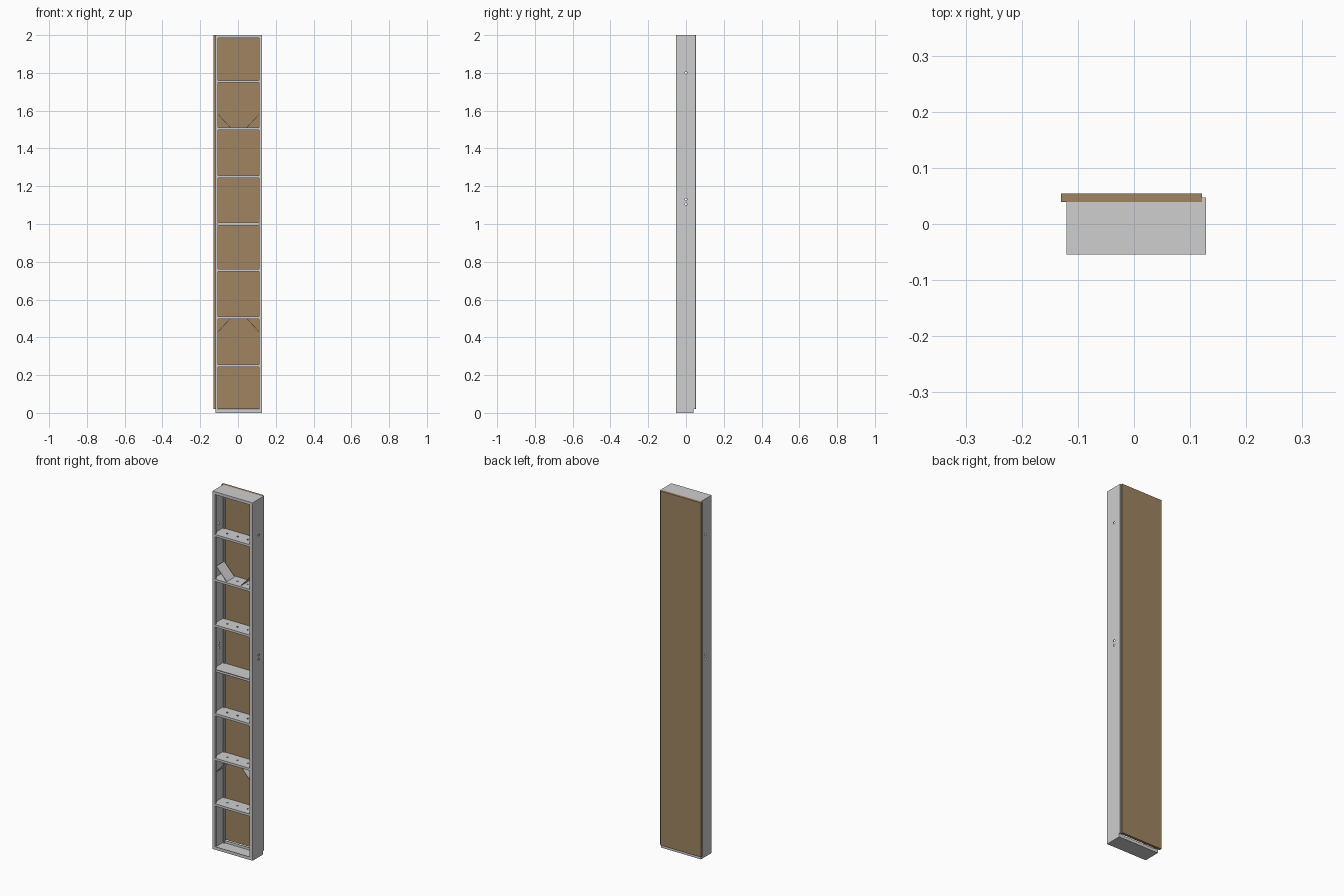
import bpy
import bmesh
import math
from mathutils import Matrix, Vector

cube = bpy.data.objects.get("Cube")
if cube:
    bpy.data.objects.remove(cube)


def material(name, rgb):
    m = bpy.data.materials.new(name)
    m.use_nodes = True
    m.diffuse_color = (*rgb, 1)
    m.node_tree.nodes["Principled BSDF"].inputs["Base Color"].default_value = (*rgb, 1)
    return m


STEEL = material("light grey steel", (0.62, 0.62, 0.62))
BOARD = material("brown board", (0.35, 0.23, 0.12))

LEFT, RIGHT = -0.12, 0.128      # outer faces of the frame
FRONT, BACK = -0.054, 0.039
TOP = 2.0
T = 0.003                       # sheet thickness


def finish(name, bm, mat):
    mesh = bpy.data.meshes.new(name)
    bm.to_mesh(mesh)
    bm.free()
    mesh.materials.append(mat)
    obj = bpy.data.objects.new(name, mesh)
    bpy.context.collection.objects.link(obj)
    return obj


def boxes(name, ranges, mat):
    """One object made from boxes given as (x0, x1, y0, y1, z0, z1)."""
    bm = bmesh.new()
    for x0, x1, y0, y1, z0, z1 in ranges:
        centre = Vector((x0 + x1, y0 + y1, z0 + z1)) / 2
        size = Matrix.Diagonal((x1 - x0, y1 - y0, z1 - z0, 1))
        bmesh.ops.create_cube(bm, size=1, matrix=Matrix.Translation(centre) @ size)
    return finish(name, bm, mat)


def drill(obj, points, axis, radius, length):
    """Cut round holes at the points along the axis."""
    bm = bmesh.new()
    turn = Matrix.Rotation(math.pi / 2, 4, "Y") if axis == "X" else Matrix()
    for p in points:
        bmesh.ops.create_cone(bm, cap_ends=True, segments=12, radius1=radius,
                              radius2=radius, depth=length,
                              matrix=Matrix.Translation(p) @ turn)
    cutter = finish(obj.name + "_hole_cutter", bm, STEEL)
    cutter.hide_render = True
    cutter.hide_set(True)
    mod = obj.modifiers.new("holes", "BOOLEAN")
    mod.operation = "DIFFERENCE"
    mod.solver = "EXACT"
    mod.object = cutter


# Side posts: web, front and back flanges, and returned lips
def post(name, outer, inward, flange, web_back):
    def span(a, b):
        return sorted((outer + inward * a, outer + inward * b))
    web = boxes(name + "_web", [(*span(0, T), FRONT, web_back, 0, TOP)], STEEL)
    drill(web, [(outer, 0, z) for z in (1.105, 1.13, 1.8)], "X", 0.006, 0.02)
    boxes(name + "_flanges", [
        (*span(T, flange), FRONT, FRONT + T, 0, TOP),
        (*span(T, flange), BACK - T, BACK, 0, TOP),
        (*span(flange - T, flange), FRONT + T, FRONT + 0.012, 0, TOP),
        (*span(flange - T, flange), BACK - 0.012, BACK - T, 0, TOP)], STEEL)


post("right_post", LEFT, 1, 0.015, BACK)
post("left_post", RIGHT, -1, 0.018, BACK)
boxes("left_back_edge", [(0.1215, RIGHT, BACK, 0.047, 0.02, TOP)], STEEL)

# End channels
x0, x1 = LEFT + T, RIGHT - T
for name, low, high, plate in (("bottom_channel", 0, 0.017, 0),
                               ("top_channel", TOP - 0.016, TOP, TOP - T)):
    boxes(name, [(x0, x1, FRONT, BACK, plate, plate + T),
                 (x0, x1, FRONT, FRONT + T, low, high),
                 (x0, x1, BACK - T, BACK, low, high)], STEEL)

# Cross rails: drilled channels with the web on top
for i, z in enumerate((0.25, 0.505, 0.755, 1.25, 1.505, 1.755)):
    y0, y1 = FRONT + 0.001, BACK - 0.004
    web = boxes(f"rail_{i + 1}_web", [(x0, x1, y0, y1, z + 0.003, z + 0.006)], STEEL)
    drill(web, [(x, -0.008, z + 0.0045) for x in (-0.06, 0.003, 0.066)],
          "Z", 0.005, 0.02)
    boxes(f"rail_{i + 1}_flanges", [
        (x0, x1, y0, y0 + T, z - 0.007, z + 0.003),
        (x0, x1, y1 - T, y1, z - 0.007, z + 0.003)], STEEL)

# Middle rail: channel open to the front
boxes("middle_rail", [(x0, x1, FRONT + 0.001, BACK - 0.004, 1.005, 1.008),
                      (x0, x1, FRONT + 0.001, BACK - 0.004, 0.993, 0.996),
                      (x0, x1, BACK - 0.007, BACK - 0.004, 0.996, 1.005)], STEEL)


# Diagonal corner braces between posts and rails
def brace(name, side, z_post, z_rail):
    a = Vector((0.003 + side * 0.108, -0.008, z_post))
    b = Vector((0.003 + side * 0.043, -0.008, z_rail))
    d = b - a
    bm = bmesh.new()
    angle = math.atan2(-d.z, d.x)
    bmesh.ops.create_cube(bm, size=1, matrix=Matrix.Translation((a + b) / 2)
                          @ Matrix.Rotation(angle, 4, "Y")
                          @ Matrix.Diagonal((d.length, 0.07, T, 1)))
    finish(name, bm, STEEL)


for label, side in (("right", -1), ("left", 1)):
    brace(f"upper_{label}_brace", side, 1.58, 1.51)
    brace(f"lower_{label}_brace", side, 0.43, 0.50)

# Back board, set slightly to one side and above the floor
boxes("back_board", [(-0.13, 0.121, BACK, 0.054, 0.02, TOP)], BOARD)
